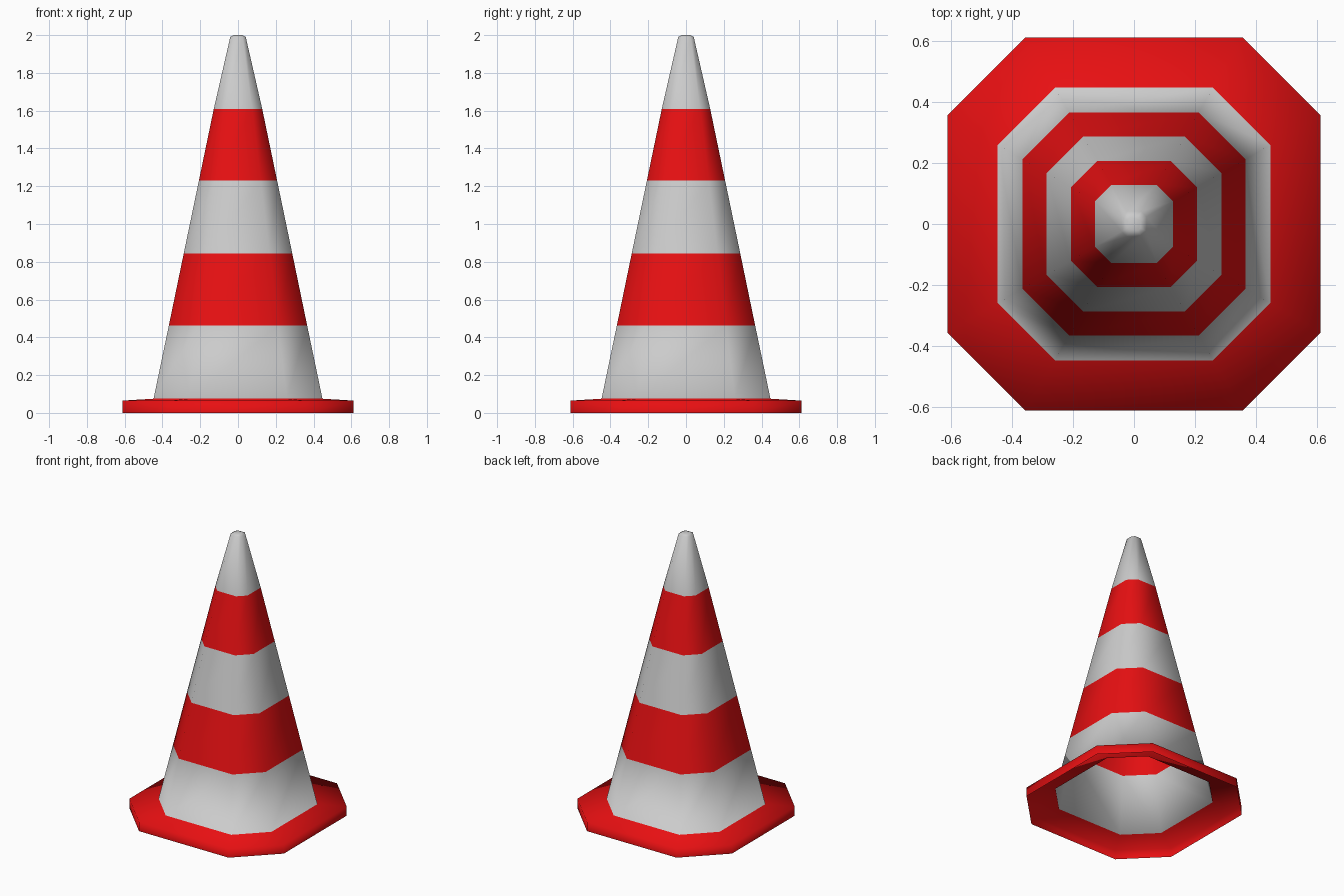
import bpy, bmesh

if "Cube" in bpy.data.objects:
    bpy.data.objects.remove(bpy.data.objects["Cube"])

CORNER = 0.58  # where each side ends, as a share of the half width


def material(name, color):
    m = bpy.data.materials.new(name)
    m.diffuse_color = color
    m.use_nodes = True
    m.node_tree.nodes["Principled BSDF"].inputs["Base Color"].default_value = m.diffuse_color
    return m


def ring(bm, w, z):
    """Square ring with cut corners, half width w, at height z."""
    c = w * CORNER
    pts = [(w, -c), (w, c), (c, w), (-c, w), (-w, c), (-w, -c), (-c, -w), (c, -w)]
    return [bm.verts.new((x, y, z)) for x, y in pts]


# Outline from floor to tip: half width, height, material of the strip above
GREY, RED = 0, 1
profile = [
    (0.612, 0.0, RED),     # rim wall
    (0.612, 0.065, RED),   # flange top
    (0.447, 0.075, GREY),  # stripes
    (0.366, 0.463, RED),
    (0.287, 0.845, GREY),
    (0.207, 1.23, RED),
    (0.128, 1.61, GREY),
    (0.041, 1.99, GREY),   # rounded tip
    (0.022, 2.0, GREY),
]

# Hollow cone shell, open underneath
bm = bmesh.new()
rings = [ring(bm, w, z) for w, z, _ in profile]
for (_, _, mat), lo, hi in zip(profile, rings, rings[1:]):
    for i in range(8):
        j = (i + 1) % 8
        bm.faces.new((lo[i], lo[j], hi[j], hi[i])).material_index = mat
bm.faces.new(rings[-1]).material_index = GREY
for f in bm.faces:
    f.smooth = True

mesh = bpy.data.meshes.new("striped_cone")
bm.to_mesh(mesh)
bm.free()
mesh.materials.append(material("light_grey", (0.8, 0.8, 0.8, 1)))
mesh.materials.append(material("red", (0.8, 0.005, 0.006, 1)))
cone = bpy.data.objects.new("striped_cone", mesh)
bpy.context.collection.objects.link(cone)
